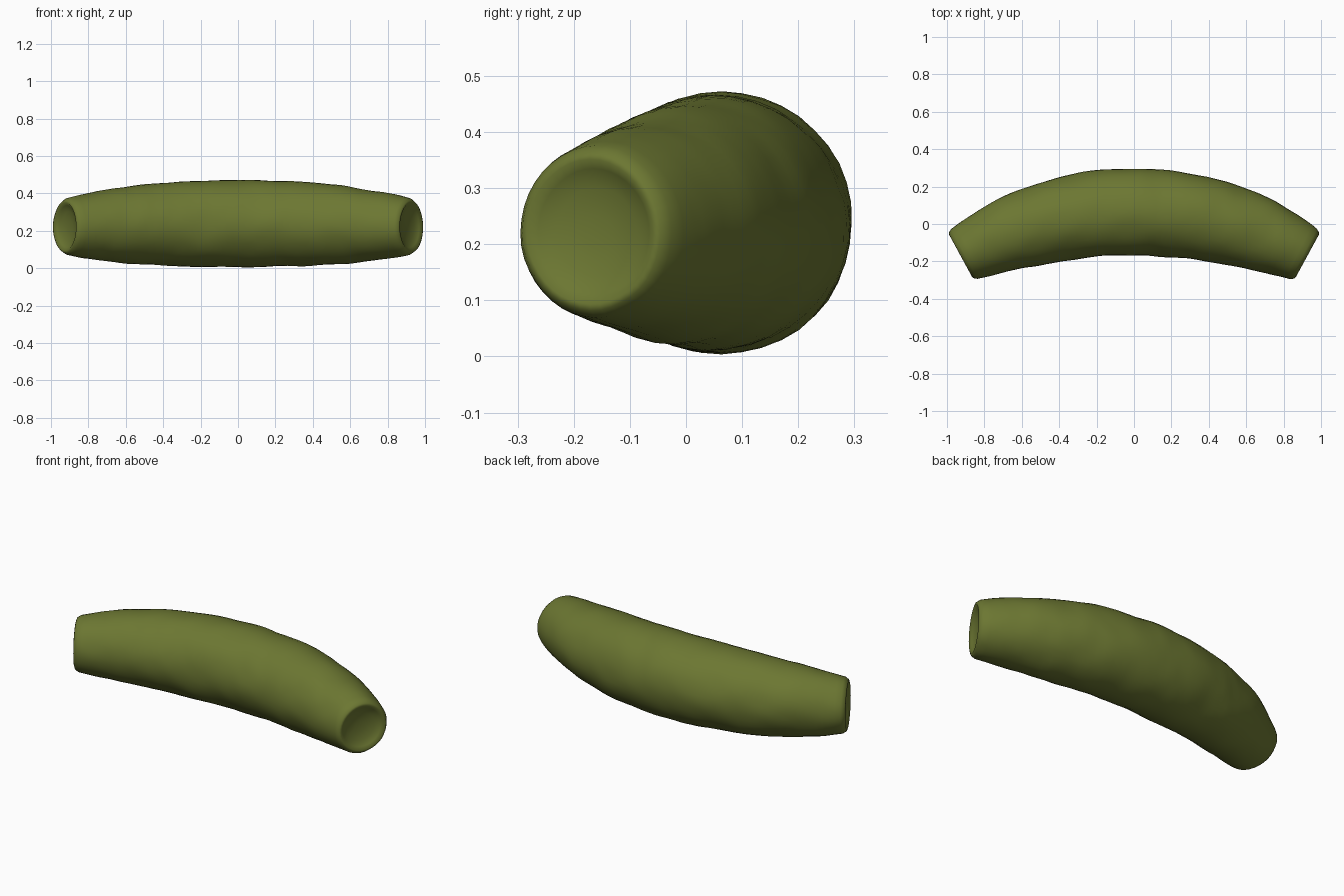
import bpy
import bmesh
import math
from mathutils import Vector, noise

if "Cube" in bpy.data.objects:
    bpy.data.objects.remove(bpy.data.objects["Cube"], do_unlink=True)

# Skin colour
skin = bpy.data.materials.new("olive_green")
skin.use_nodes = True
colour = (0.15, 0.185, 0.032, 1)
skin.diffuse_color = colour
bsdf = skin.node_tree.nodes["Principled BSDF"]
bsdf.inputs["Base Color"].default_value = colour
bsdf.inputs["Roughness"].default_value = 0.7

SIDES, RINGS = 40, 64
BEND = math.radians(28.6)        # half of the arc the body follows
ARC = 0.928 / math.sin(BEND)     # radius of that arc
MID_Y = 0.064


def ring(bm, t, radius):
    """Circle of vertices across the arc, t from -1 (right end) to 1 (left end)."""
    a = t * BEND
    outward = Vector((math.sin(a), math.cos(a), 0))
    centre = outward * ARC + Vector((0, MID_Y - ARC, 0.238 - 0.018 * t * t))
    verts = []
    for i in range(SIDES):
        b = 2 * math.pi * i / SIDES
        d = outward * math.cos(b) + Vector((0, 0, math.sin(b)))
        p = centre + d * radius
        lump = 0.006 * noise.noise(p * 6) + 0.002 * noise.noise(p * 15)
        verts.append(bm.verts.new(p + d * lump * min(1, radius / 0.14)))
    return verts


def body_radius(t):
    return 0.232 - 0.062 * t * t - 0.024 * t ** 4


# Stations: dished cap, rounded rim, tapering body, rim, cap
rim = [(0.965, 0.03), (0.972, 0.08), (0.985, 0.112), (0.998, 0.128), (0.994, 0.139)]
body = [-0.975 + 1.95 * i / RINGS for i in range(RINGS + 1)]
stations = [(-t, r) for t, r in rim]
stations += [(t, body_radius(t)) for t in body]
stations += [(t, r) for t, r in reversed(rim)]

bm = bmesh.new()
rings = [ring(bm, t, r) for t, r in stations]
for lower, upper in zip(rings, rings[1:]):
    for i in range(SIDES):
        j = (i + 1) % SIDES
        bm.faces.new((lower[i], lower[j], upper[j], upper[i]))
bm.faces.new(rings[0])
bm.faces.new(rings[-1])
bmesh.ops.recalc_face_normals(bm, faces=bm.faces)

mesh = bpy.data.meshes.new("curved_body")
bm.to_mesh(mesh)
bm.free()
mesh.materials.append(skin)
curved_body = bpy.data.objects.new("curved_body", mesh)
bpy.context.collection.objects.link(curved_body)
mesh.shade_smooth()
